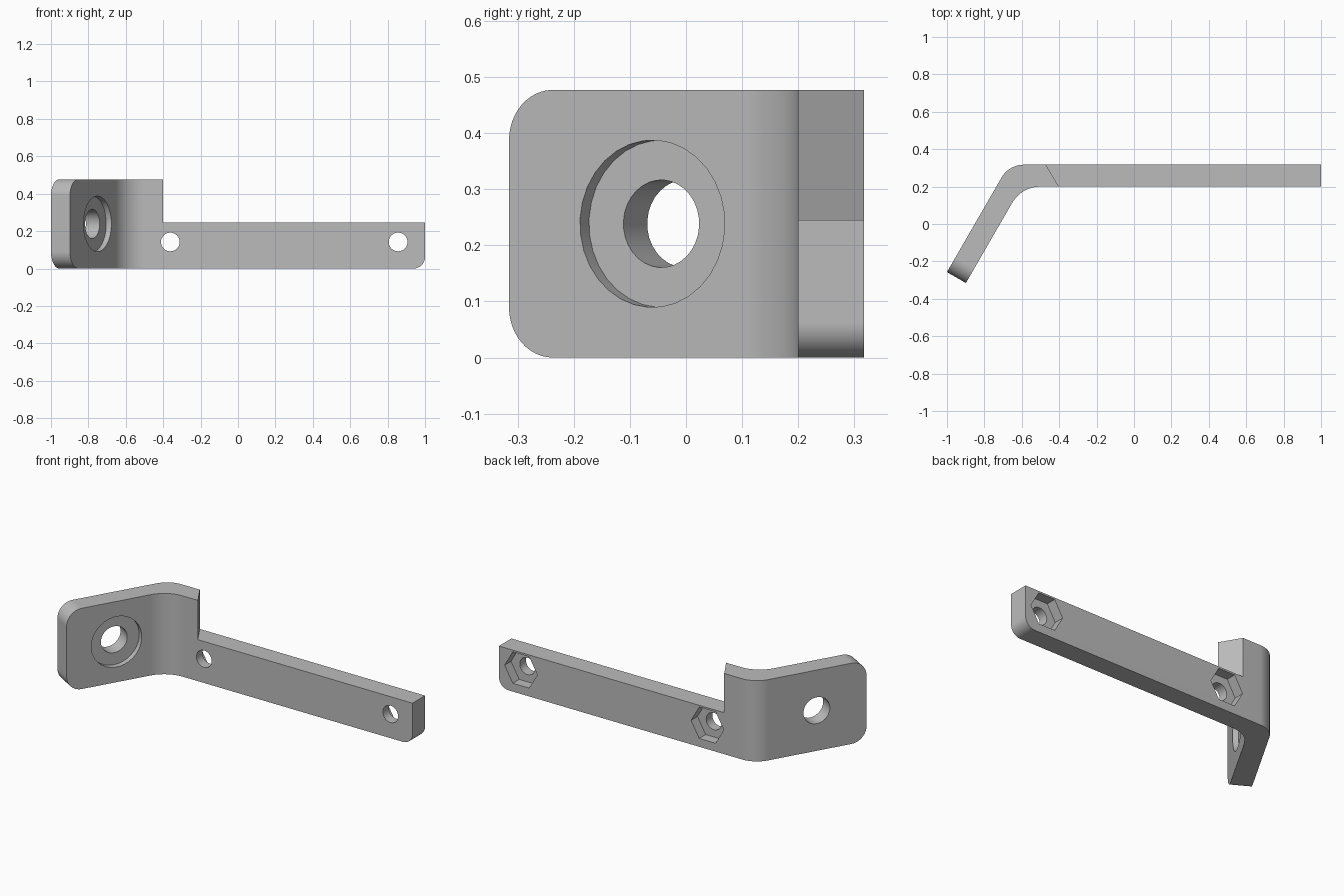
import bpy, bmesh
from math import pi, radians
from mathutils import Vector, Matrix

cube = bpy.data.objects.get("Cube")
if cube:
    bpy.data.objects.remove(cube, do_unlink=True)

HEIGHT, STEP = 0.477, 0.245
FRONT, BACK = 0.20, 0.317
THICK = BACK - FRONT
ARM = Vector((0.5, 0.866025, 0))         # along the angled arm, towards the bend
NORMAL = Vector((0.866025, -0.5, 0))     # out of the arm's front face

grey = bpy.data.materials.new("plain grey")
grey.use_nodes = True
grey.diffuse_color = (0.5, 0.5, 0.5, 1)
grey.node_tree.nodes["Principled BSDF"].inputs["Base Color"].default_value = (0.5, 0.5, 0.5, 1)


def make_object(name, bm):
    bmesh.ops.recalc_face_normals(bm, faces=bm.faces)
    mesh = bpy.data.meshes.new(name)
    bm.to_mesh(mesh)
    bm.free()
    mesh.materials.append(grey)
    obj = bpy.data.objects.new(name, mesh)
    bpy.context.collection.objects.link(obj)
    return obj


def prism(points, z0, z1):
    bm = bmesh.new()
    face = bm.faces.new([bm.verts.new((p[0], p[1], z0)) for p in points])
    up = bmesh.ops.extrude_face_region(bm, geom=[face])["geom"]
    bmesh.ops.translate(bm, vec=(0, 0, z1 - z0),
                        verts=[v for v in up if isinstance(v, bmesh.types.BMVert)])
    return bm


def bend(corner, radius, steps=12):
    """Arc between the arm direction and the bar direction, tangent to both."""
    reach = radius * 0.57735
    start = corner - ARM * reach
    centre = start + NORMAL * radius
    return [centre + Matrix.Rotation(-radians(60) * i / steps, 3, 'Z') @ (start - centre)
            for i in range(steps + 1)]


# Bent plate seen from above, extruded to full height
tip_back = Vector((-1, -0.257, 0))
tip_front = tip_back + NORMAL * THICK
outer = tip_back + ARM * ((BACK - tip_back.y) / ARM.y)
inner = tip_front + ARM * ((FRONT - tip_front.y) / ARM.y)
outline = [tip_front, tip_back] + bend(outer, 0.137) + [Vector((1, BACK, 0)), Vector((1, FRONT, 0))]
outline += reversed(bend(inner, 0.175))
bm = prism(outline, 0, HEIGHT)


# Rounded corners: both on the arm tip, the lower one on the bar end
def across(edge, test):
    return all(test(v.co) for v in edge.verts) and abs(edge.verts[0].co.z - edge.verts[1].co.z) < 0.001


arm_edges = [e for e in bm.edges if across(e, lambda c: c.y < -0.2)
             and abs((e.verts[0].co - e.verts[1].co).length - THICK) < 0.01]
bmesh.ops.bevel(bm, geom=arm_edges, offset=0.09, segments=12, profile=0.5, affect='EDGES')
bar_edges = [e for e in bm.edges if across(e, lambda c: c.x > 0.99 and c.z < 0.01)]
bmesh.ops.bevel(bm, geom=bar_edges, offset=0.062, segments=12, profile=0.5, affect='EDGES')
bracket = make_object("bent_bracket", bm)


def cylinder(name, centre, axis, radius, depth, sides):
    bm = bmesh.new()
    bmesh.ops.create_cone(bm, cap_ends=True, segments=sides, radius1=radius, radius2=radius, depth=depth)
    if sides == 6:   # points of the hexagon lie along the bar
        bmesh.ops.rotate(bm, verts=bm.verts, matrix=Matrix.Rotation(-pi / 2, 3, 'X'))
        tip = max(bm.verts, key=lambda v: v.co.xz.length * 10 + v.co.x).co
        if abs(tip.z) > 0.001 and not any(abs(v.co.z) < 0.001 for v in bm.verts):
            bmesh.ops.rotate(bm, verts=bm.verts, matrix=Matrix.Rotation(pi / 6, 3, 'Y'))
    else:
        bmesh.ops.rotate(bm, verts=bm.verts, matrix=Vector((0, 0, 1)).rotation_difference(axis).to_matrix())
    bmesh.ops.translate(bm, verts=bm.verts, vec=centre)
    return make_object(name, bm)


# Cutters: slanted step, bolt holes with hexagonal nut pockets, counterbored arm hole
slope = Vector((-0.0695, THICK, 0))
foot = Vector((-0.402, FRONT, 0))
cutters = [make_object("step_cutter", prism(
    [foot - slope, Vector((1.2, FRONT - THICK, 0)), Vector((1.2, BACK + THICK, 0)), foot + slope * 2],
    STEP, 0.7))]
Y = Vector((0, 1, 0))
for x in (-0.362, 0.856):
    cutters.append(cylinder("bolt_hole_cutter", Vector((x, 0.26, 0.142)), Y, 0.05, 0.4, 32))
    cutters.append(cylinder("nut_pocket_cutter", Vector((x, BACK + 0.04, 0.142)), Y, 0.107, 0.2, 6))
hole = tip_front + ARM * 0.295 + Vector((0, 0, 0.2385))
cutters.append(cylinder("arm_hole_cutter", hole, NORMAL, 0.078, 0.5, 32))
cutters.append(cylinder("counterbore_cutter", hole + NORMAL * 0.068, NORMAL, 0.149, 0.2, 32))

bpy.ops.object.select_all(action='DESELECT')
bpy.context.view_layer.objects.active = bracket
bracket.select_set(True)
for cutter in cutters:
    cutter.hide_render = True
    mod = bracket.modifiers.new("cut", 'BOOLEAN')
    mod.operation, mod.solver, mod.object = 'DIFFERENCE', 'EXACT', cutter
    bpy.ops.object.modifier_apply(modifier=mod.name)
    bpy.data.objects.remove(cutter, do_unlink=True)

# Smooth bends and bores, flat plates
bpy.ops.object.shade_smooth_by_angle(angle=radians(25))
weighted = bracket.modifiers.new("flat_normals", 'WEIGHTED_NORMAL')
weighted.keep_sharp = True
